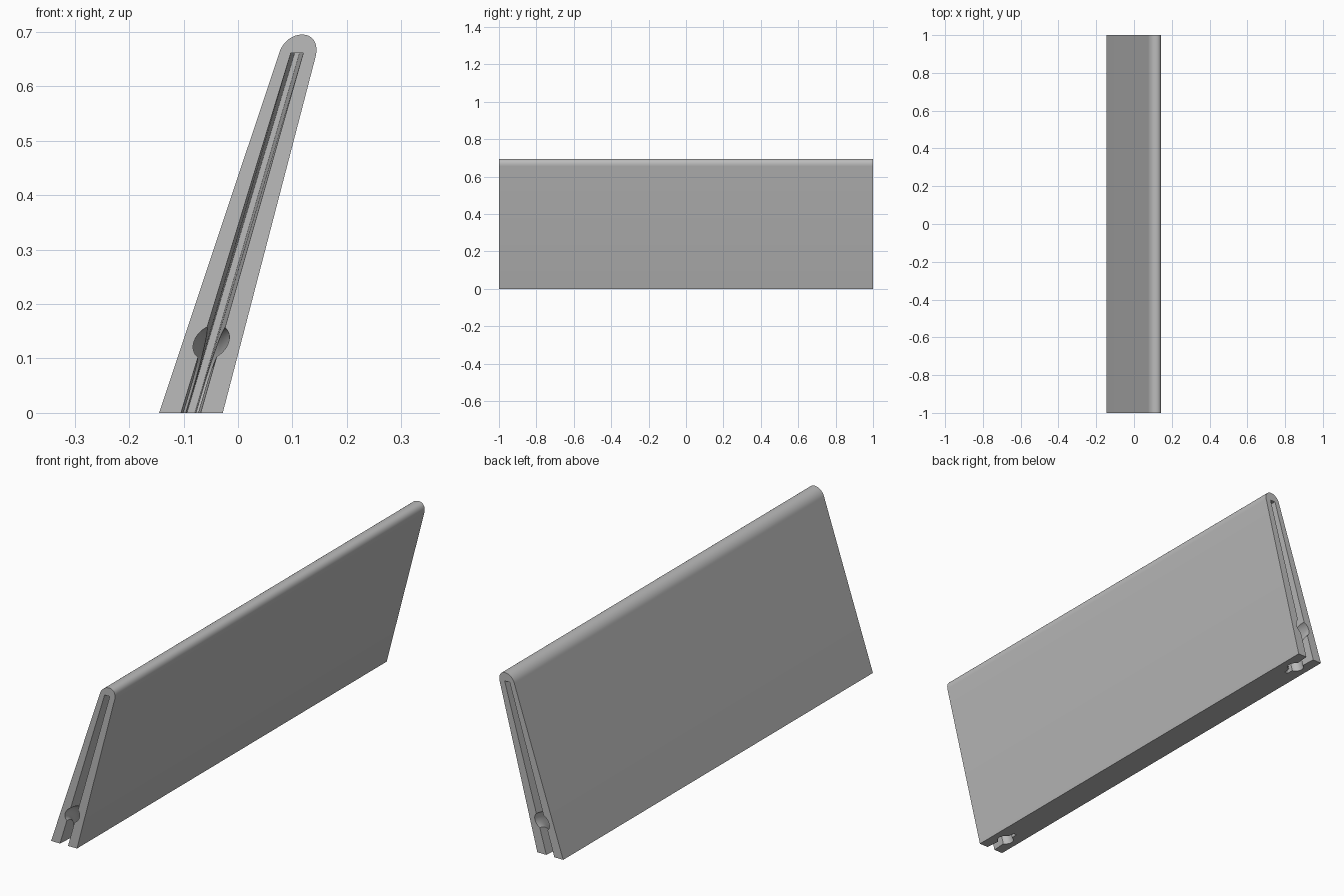
import bpy, bmesh, math
from mathutils import Vector
from mathutils.geometry import interpolate_bezier

cube = bpy.data.objects.get("Cube")
if cube:
    bpy.data.objects.remove(cube, do_unlink=True)

grey = bpy.data.materials.new("plain grey")
grey.use_nodes = True
colour = (0.5, 0.5, 0.5, 1)
grey.diffuse_color = colour
grey.node_tree.nodes["Principled BSDF"].inputs["Base Color"].default_value = colour


def loft(name, rings):
    """Skin a list of equal-length rings into a closed solid."""
    bm = bmesh.new()
    loops = [[bm.verts.new(p) for p in ring] for ring in rings]
    n = len(loops[0])
    for a, b in zip(loops, loops[1:]):
        for i in range(n):
            j = (i + 1) % n
            bm.faces.new((a[i], a[j], b[j], b[i]))
    bm.faces.new(loops[0])
    bm.faces.new(loops[-1])
    bmesh.ops.recalc_face_normals(bm, faces=bm.faces)
    mesh = bpy.data.meshes.new(name)
    bm.to_mesh(mesh)
    bm.free()
    mesh.materials.append(grey)
    obj = bpy.data.objects.new(name, mesh)
    bpy.context.collection.objects.link(obj)
    return obj


def bezier(*points):
    return interpolate_bezier(*[Vector((x, 0, z)) for x, z in points], 14)


# Leaning panel with a rounded top edge
crown = bezier((.076, .662), (.082, .681), (.099, .695), (.118, .695))
crown += bezier((.118, .695), (.135, .695), (.148, .682), (.143, .656))[1:]
profile = [Vector((-.145, 0, 0))] + crown + [Vector((-.028, 0, 0))]
panel = loft("leaning_panel", [[(p.x, y, p.z) for p in profile] for y in (-1, 1)])

SLOT_DEPTH = .15
LEAN = .295          # sideways shift per unit of height


def slot_ring(depth, side):
    """Tapered slot outline, narrower further into the panel."""
    t = depth / SLOT_DEPTH
    low, high = .0185 - .011 * t, .0115 - .007 * t
    mid = lambda z: -.0865 + LEAN * z
    y = side * (1 - depth)
    return [(mid(-.05) - low, y, -.05), (mid(.661) - high, y, .661),
            (mid(.661) + high, y, .661), (mid(-.05) + low, y, -.05)]


def elbow_rings(side):
    """Round channel bending from the end face down to the base."""
    path = [(-.04, .13, 0)]
    for i in range(13):
        a = math.radians(90 * i / 12)
        path.append((.09 * math.sin(a), .04 + .09 * math.cos(a), a))
    path.append((.09, -.04, math.pi / 2))
    rings = []
    for depth, z, a in path:
        ring = []
        for k in range(32):
            u = math.tau * k / 32
            up = .032 * math.sin(u)
            d, h = depth + up * math.sin(a), z + up * math.cos(a)
            ring.append((-.0875 + LEAN * h + .032 * math.cos(u), side * (1 - d), h))
        rings.append(ring)
    return rings


# Cut a slot and a bent channel into both ends
for side in (-1, 1):
    cutters = [loft("slot_cutter", [slot_ring(d, side) for d in (-.03, SLOT_DEPTH)]),
               loft("channel_cutter", elbow_rings(side))]
    for cutter in cutters:
        cutter.hide_render = True
        cut = panel.modifiers.new("cut", 'BOOLEAN')
        cut.operation = 'DIFFERENCE'
        cut.solver = 'EXACT'
        cut.object = cutter
        bpy.context.view_layer.objects.active = panel
        bpy.ops.object.modifier_apply(modifier=cut.name)
        bpy.data.objects.remove(cutter, do_unlink=True)

# Smooth the rounded edge and channels, keep corners sharp
bpy.ops.object.select_all(action='DESELECT')
panel.select_set(True)
bpy.context.view_layer.objects.active = panel
bpy.ops.object.shade_smooth_by_angle(angle=math.radians(30))
